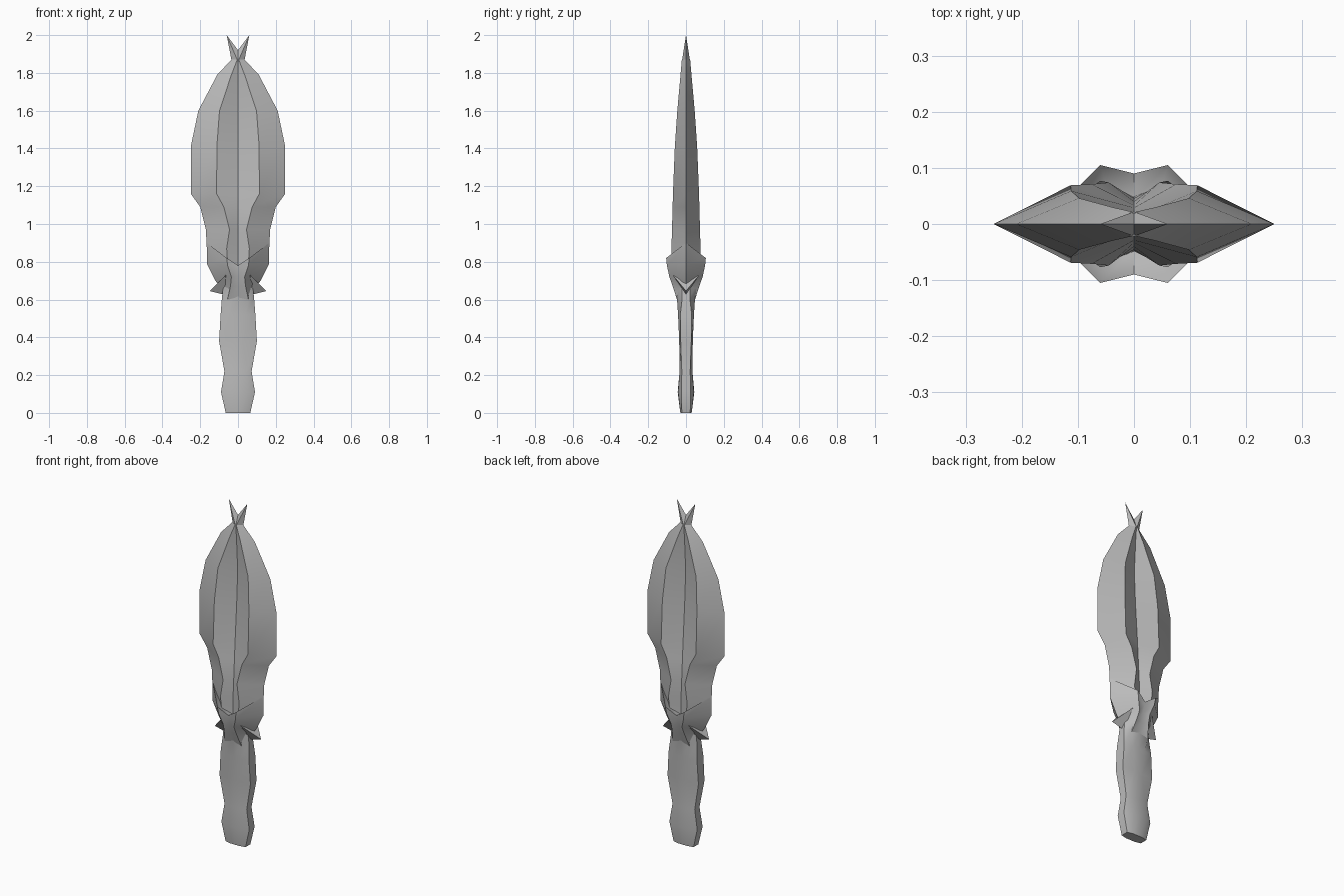
import bpy, bmesh, math

cube = bpy.data.objects.get("Cube")
if cube:
    bpy.data.objects.remove(cube)

steel = bpy.data.materials.new("plain grey steel")
steel.use_nodes = True
GREY = (0.5, 0.5, 0.5, 1)
steel.diffuse_color = GREY
steel.node_tree.nodes["Principled BSDF"].inputs["Base Color"].default_value = GREY


def finish(bm, name, angle=28):
    bmesh.ops.recalc_face_normals(bm, faces=bm.faces)
    mesh = bpy.data.meshes.new(name)
    bm.to_mesh(mesh)
    bm.free()
    mesh.materials.append(steel)
    ob = bpy.data.objects.new(name, mesh)
    bpy.context.collection.objects.link(ob)
    bpy.ops.object.select_all(action='DESELECT')
    ob.select_set(True)
    bpy.context.view_layer.objects.active = ob
    bpy.ops.object.shade_smooth_by_angle(angle=math.radians(angle))
    return ob


def full_ring(quarter):
    """Mirror a front-centre to side-edge quarter profile all the way round."""
    right = [(x, -y, z) for x, y, z in quarter]
    right += [(x, y, z) for x, y, z in reversed(quarter) if y > 0]
    return right + [(-x, y, z) for x, y, z in reversed(right) if x > 0]


def loft(name, quarters, angle=28):
    bm = bmesh.new()
    rings = [[bm.verts.new(p) for p in full_ring(q)] for q in quarters]
    n = len(rings[0])
    for a, b in zip(rings, rings[1:]):
        for i in range(n):
            j = (i + 1) % n
            bm.faces.new((a[i], a[j], b[j], b[i]))
    bm.faces.new(rings[0])
    bm.faces.new(rings[-1])
    return finish(bm, name, angle)


# Leaf blade: height, groove depth, ridge x, ridge y, edge x
blade = [
    (0.72, .050, .05, .070, .120),
    (0.87, .046, .06, .077, .165),
    (0.97, .040, .045, .074, .170),
    (1.09, .033, .075, .071, .200),
    (1.16, .029, .113, .069, .250),
    (1.41, .012, .112, .059, .250),
    (1.60, .003, .098, .046, .210),
    (1.79, .014, .035, .029, .110),
    (1.87, .021, .004, .022, .035),
]
loft("blade", [[(0, c, z), (rx, ry, z), (ex, 0, z)] for z, c, rx, ry, ex in blade])

# Forked tip: two flat-sided prongs meeting at a notch
bm = bmesh.new()
for side in (1, -1):
    tip, outer, notch, front, back = [bm.verts.new(p) for p in (
        (.06 * side, 0, 2.0), (.035 * side, 0, 1.87), (0, 0, 1.92),
        (0, -.022, 1.86), (0, .022, 1.86))]
    for base in (front, back):
        bm.faces.new((base, outer, tip))
        bm.faces.new((base, tip, notch))
bmesh.ops.remove_doubles(bm, verts=bm.verts, dist=.0005)
finish(bm, "forked_tip")

# Flared collar with a chevron rim and a shallow socket round the blade
loft("collar", [
    [(0, .040, .60), (.055, .048, .60), (.075, 0, .60)],
    [(0, .060, .67), (.040, .070, .67), (.090, 0, .66)],
    [(0, .072, .72), (.035, .088, .72), (.120, 0, .70)],
    [(0, .086, .76), (.055, .101, .78), (.165, 0, .79)],
    [(0, .090, .78), (.060, .105, .82), (.165, 0, .90)],
    [(0, .045, .77), (.050, .070, .80), (.150, 0, .84)],
], 35)

# Hooked side spikes, chevron shaped when seen from the side
for side, label in ((1, "left"), (-1, "right")):
    bm = bmesh.new()
    tip, top, low, core = [bm.verts.new((x * side, 0, z)) for x, z in (
        (.15, .645), (.10, .69), (.07, .625), (.05, .69))]
    for y in (-.07, .07):
        wing = bm.verts.new((.065 * side, y, .73))
        for a, b in ((tip, top), (tip, low), (top, core), (low, core)):
            bm.faces.new((wing, a, b))
    finish(bm, label + "_spike")

# Waisted handle: height, centre y, ridge x, ridge y, side x, side half depth
handle = [
    (0.00, .030, .030, .030, .065, .022),
    (0.11, .044, .055, .042, .090, .025),
    (0.22, .034, .045, .034, .072, .022),
    (0.38, .036, .025, .036, .100, .028),
    (0.52, .040, .040, .042, .092, .030),
    (0.61, .044, .056, .048, .085, .020),
    (0.70, .055, .035, .065, .075, .020),
]
loft("handle", [[(0, c, z), (rx, ry, z), (sx, sy, z)]
                for z, c, rx, ry, sx, sy in handle], 35)
